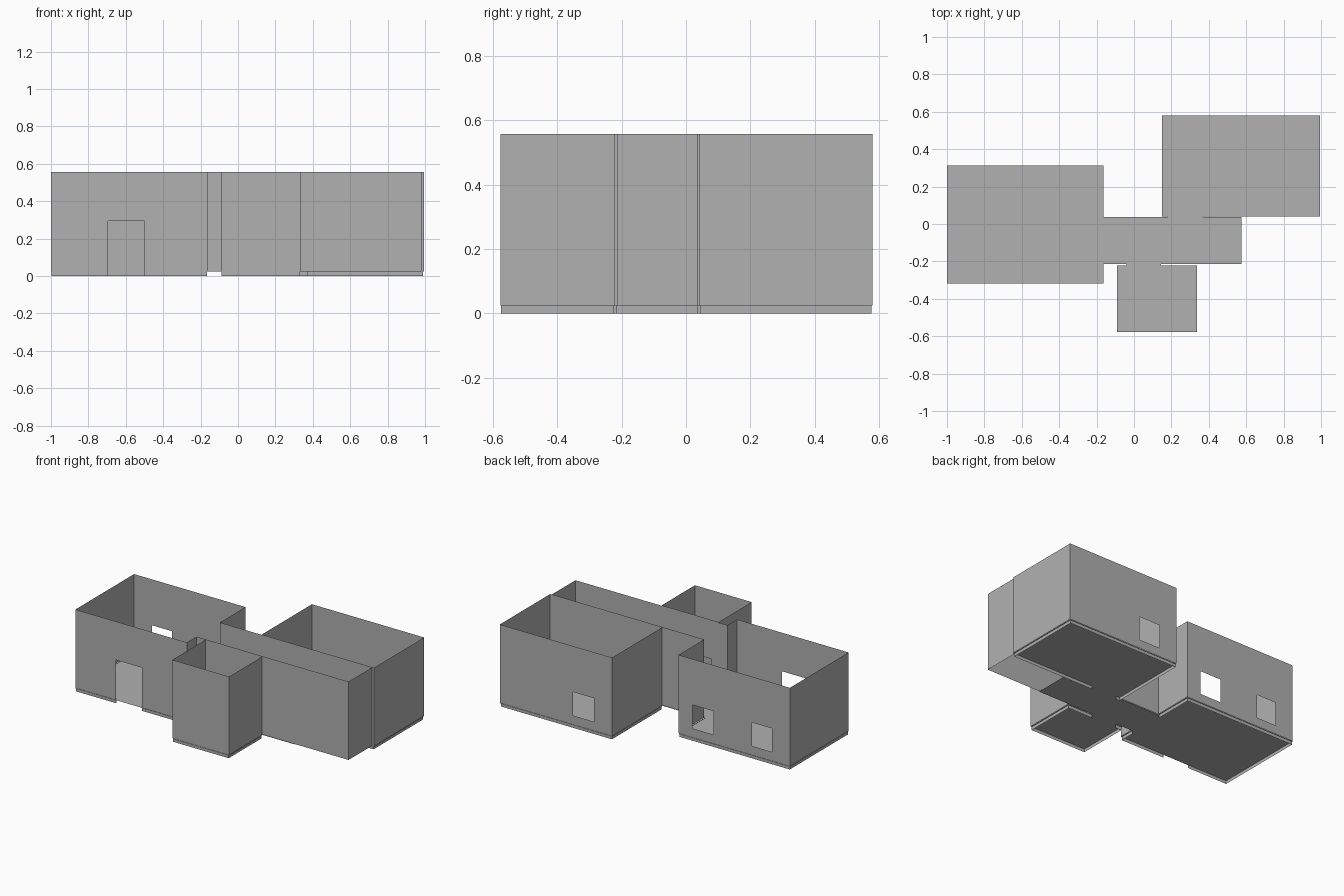
import bpy, bmesh

if "Cube" in bpy.data.objects:
    bpy.data.objects.remove(bpy.data.objects["Cube"])

TOP, BASE, DOOR = 0.557, 0.025, 0.295
WIN = (0.085, 0.245)

# dark grey plaster
GREY = bpy.data.materials.new("dark_grey")
GREY.diffuse_color = (0.44, 0.44, 0.44, 1)
GREY.use_nodes = True
GREY.node_tree.nodes["Principled BSDF"].inputs["Base Color"].default_value = GREY.diffuse_color


def finish(bm, name):
    bmesh.ops.remove_doubles(bm, verts=bm.verts, dist=1e-5)
    me = bpy.data.meshes.new(name)
    bm.to_mesh(me)
    bm.free()
    me.materials.append(GREY)
    bpy.context.collection.objects.link(bpy.data.objects.new(name, me))


def panel(bm, axis, pos, u0, u1, z0, z1, holes):
    """Thin vertical sheet split into cells, leaving out the openings."""
    def clamp(v, a, b):
        return min(max(v, a), b)
    us = sorted({u0, u1} | {clamp(u, u0, u1) for h in holes for u in h[:2]})
    zs = sorted({z0, z1} | {clamp(z, z0, z1) for h in holes for z in h[2:]})
    for ua, ub in zip(us, us[1:]):
        for za, zb in zip(zs, zs[1:]):
            uc, zc = (ua + ub) / 2, (za + zb) / 2
            if any(h[0] < uc < h[1] and h[2] < zc < h[3] for h in holes):
                continue
            pts = [(ua, za), (ub, za), (ub, zb), (ua, zb)]
            bm.faces.new([bm.verts.new((u, pos, z) if axis == 'x' else (pos, u, z))
                          for u, z in pts])


def ring(name, x0, x1, y0, y1, z0, z1, holes, skip=""):
    """Four sides of a room: front, back, left, right."""
    bm = bmesh.new()
    sides = {'F': ('x', y0, x0, x1), 'B': ('x', y1, x0, x1),
             'L': ('y', x0, y0, y1), 'R': ('y', x1, y0, y1)}
    for key, (axis, pos, u0, u1) in sides.items():
        if key not in skip:
            panel(bm, axis, pos, u0, u1, z0, z1, holes.get(key, []))
    finish(bm, name)


def floor(name, x0, x1, y0, y1, z=0.022):
    bm = bmesh.new()
    bm.faces.new([bm.verts.new((x, y, z)) for x, y in
                  ((x0, y0), (x1, y0), (x1, y1), (x0, y1))])
    finish(bm, name)


def room(name, x0, x1, y0, y1, holes):
    """Walls, a slightly inset skirt below them, and a floor."""
    ring(name + "_walls", x0, x1, y0, y1, BASE, TOP, holes)
    i = 0.003
    ring(name + "_skirt", x0 + i, x1 - 0.005, y0 + i, y1 - i, 0, BASE, holes)
    floor(name + "_floor", x0, x1, y0, y1)


annex_door = (-0.04, 0.145, 0, DOOR)
bedroom_door = (0.18, 0.37, 0, DOOR)

# main room with entrance, two rear windows and an open end to the corridor
room("main_room", -1.0, -0.162, -0.318, 0.312, {
    'F': [(-0.695, -0.5, 0, DOOR)],
    'B': [(-0.865, -0.715, *WIN), (-0.425, -0.266, *WIN)],
    'R': [(-0.215, 0.036, 0, 1)]})

# corridor, whose floor stops short of the end wall
ring("corridor_walls", -0.162, 0.982, -0.215, 0.037, BASE, TOP,
     {'F': [annex_door], 'B': [bedroom_door]}, skip="L")
floor("corridor_floor", -0.162, 0.575, -0.215, 0.037)

# door sills joining the floors
floor("annex_sill", *annex_door[:2], -0.221, -0.215)
floor("bedroom_sill", *bedroom_door[:2], 0.037, 0.041)

# rear right room with one window
room("rear_room", 0.15, 0.994, 0.041, 0.58,
     {'F': [bedroom_door], 'B': [(0.285, 0.442, *WIN)]})

# small front annex
room("annex", -0.09, 0.337, -0.577, -0.221, {'B': [annex_door]})
